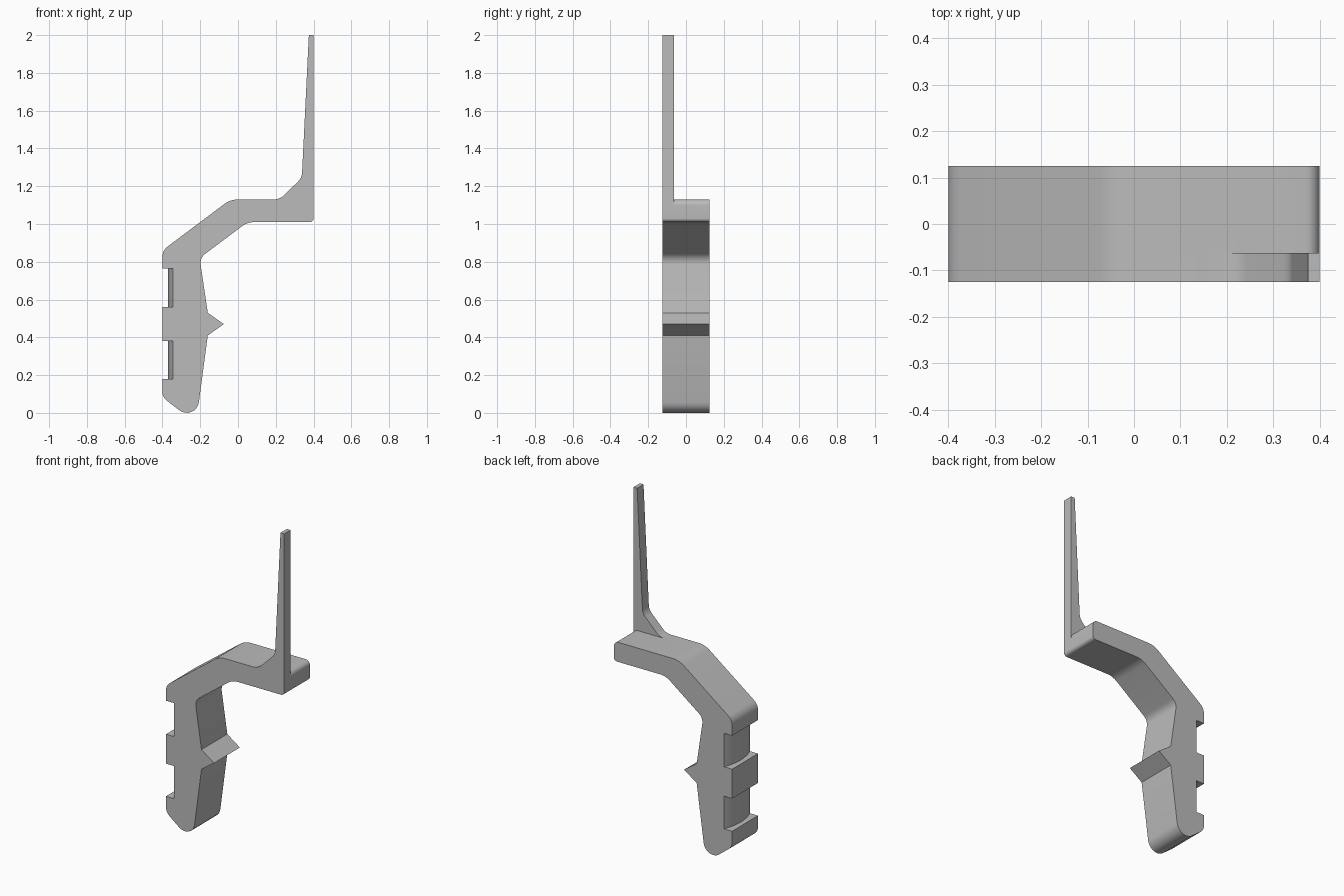
import bpy, bmesh, math
from mathutils import Vector

cube = bpy.data.objects.get("Cube")
if cube:
    bpy.data.objects.remove(cube, do_unlink=True)

FRONT, BACK, PRONG_BACK = -0.125, 0.125, -0.063

grey = bpy.data.materials.new("plain grey")
grey.use_nodes = True
grey.diffuse_color = (0.5, 0.5, 0.5, 1)
grey.node_tree.nodes["Principled BSDF"].inputs["Base Color"].default_value = grey.diffuse_color


def rounded(corners, steps=8):
    """Outline from (u, v, radius) corners, with an arc at each rounded one."""
    points = []
    for i, (u, v, r) in enumerate(corners):
        p = Vector((u, v))
        if r == 0:
            points.append(p)
            continue
        a = (Vector(corners[i - 1][:2]) - p).normalized()
        b = (Vector(corners[(i + 1) % len(corners)][:2]) - p).normalized()
        half = a.angle(b) / 2
        centre = p + (a + b).normalized() * r / math.sin(half)
        start = p + a * r / math.tan(half) - centre
        end = p + b * r / math.tan(half) - centre
        sweep = math.pi - 2 * half
        for k in range(steps + 1):
            t = k / steps
            arc = start * math.sin((1 - t) * sweep) + end * math.sin(t * sweep)
            points.append(centre + arc / math.sin(sweep))
    return points


def prism(name, base, offset):
    """Solid made by sweeping a flat outline along an offset."""
    bm = bmesh.new()
    face = bm.faces.new([bm.verts.new(p) for p in base])
    swept = bmesh.ops.extrude_face_region(bm, geom=[face])["geom"]
    bmesh.ops.translate(bm, vec=offset,
                        verts=[g for g in swept if isinstance(g, bmesh.types.BMVert)])
    bmesh.ops.recalc_face_normals(bm, faces=bm.faces)
    mesh = bpy.data.meshes.new(name)
    bm.to_mesh(mesh)
    bm.free()
    mesh.materials.append(grey)
    obj = bpy.data.objects.new(name, mesh)
    bpy.context.collection.objects.link(obj)
    return obj


def side_prism(name, corners, y0, y1):
    base = [(p.x, y0, p.y) for p in rounded(corners)]
    return prism(name, base, (0, y1 - y0, 0))


def combine(target, tool, operation):
    mod = target.modifiers.new(operation, "BOOLEAN")
    mod.operation, mod.solver, mod.object = operation, "EXACT", tool
    bpy.context.view_layer.objects.active = target
    bpy.ops.object.modifier_apply(modifier=mod.name)
    bpy.data.objects.remove(tool, do_unlink=True)


# Bent arm with the pointed catch and rounded foot
bracket = side_prism("bracket", [
    (-0.4, 0.86, 0.065), (-0.04, 1.13, 0.12), (0.4, 1.13, 0.03), (0.4, 1.01, 0.02),
    (0.05, 1.01, 0.11), (-0.203, 0.82, 0.06), (-0.16, 0.53, 0), (-0.075, 0.47, 0),
    (-0.16, 0.41, 0), (-0.222, -0.055, 0.0645), (-0.4, 0.083, 0.06)], FRONT, BACK)

# Tall tapering prong along the front edge
prong = side_prism("prong", [
    (0.15, 1.07, 0), (0.15, 1.13, 0), (0.222, 1.13, 0.08), (0.338, 1.245, 0.07),
    (0.375, 2, 0), (0.4, 2, 0), (0.4, 1.07, 0)], FRONT, PRONG_BACK)
combine(bracket, prong, "UNION")

# Two notches with bulging floors
for bottom, top in ((0.18, 0.38), (0.56, 0.765)):
    base = [(-0.5, BACK + 0.02, bottom), (-0.5, FRONT - 0.02, bottom)]
    for k in range(17):
        t = -1.16 + 2.32 * k / 16
        base.append((-0.37 + 0.025 * t * t, t * BACK, bottom))
    combine(bracket, prism("notch_cutter", base, (0, 0, top - bottom)), "DIFFERENCE")

bpy.ops.object.select_all(action="DESELECT")
bracket.select_set(True)
bpy.context.view_layer.objects.active = bracket
bpy.ops.object.shade_smooth_by_angle(angle=math.radians(25))
